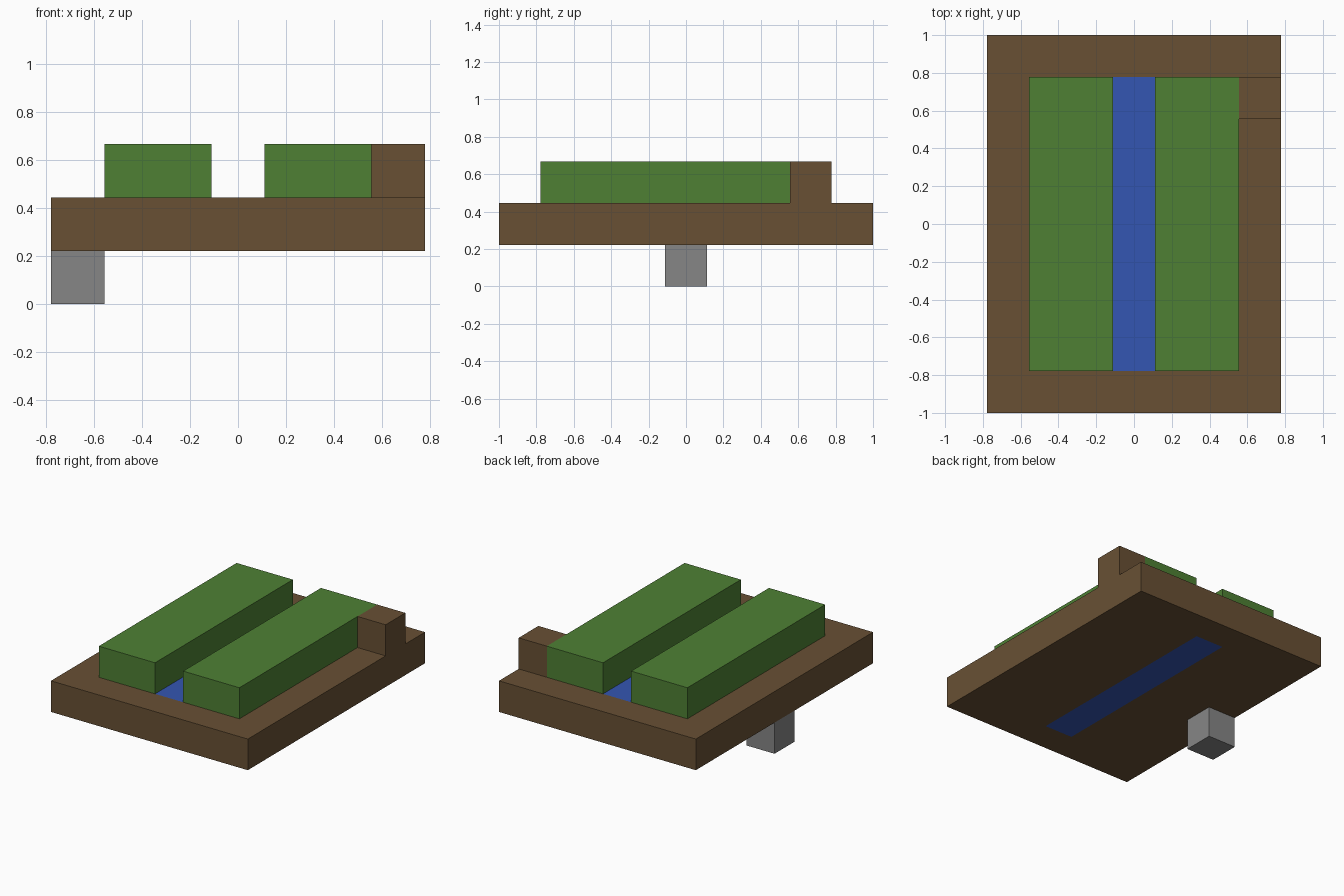
import bpy
import bmesh
from mathutils import Vector

if "Cube" in bpy.data.objects:
    bpy.data.objects.remove(bpy.data.objects["Cube"], do_unlink=True)

U = 2 / 9  # one block of the model


def material(name, rgb):
    linear = [((c / 255 + 0.055) / 1.055) ** 2.4 for c in rgb]
    mat = bpy.data.materials.new(name)
    mat.use_nodes = True
    mat.diffuse_color = (*linear, 1)
    bsdf = mat.node_tree.nodes["Principled BSDF"]
    bsdf.inputs["Base Color"].default_value = (*linear, 1)
    bsdf.inputs["Roughness"].default_value = 0.9
    return mat


soil = material("soil brown", (104, 80, 52))
grass = material("grass green", (78, 128, 52))
water = material("water blue", (52, 86, 178))
stone = material("stone grey", (134, 134, 134))


def box(name, low, high, mat):
    """Box between two corners, measured in blocks."""
    low, high = Vector(low) * U, Vector(high) * U
    bm = bmesh.new()
    bmesh.ops.create_cube(bm, size=1)
    bmesh.ops.scale(bm, vec=high - low, verts=bm.verts)
    bmesh.ops.translate(bm, vec=(low + high) / 2, verts=bm.verts)
    mesh = bpy.data.meshes.new(name)
    bm.to_mesh(mesh)
    bm.free()
    mesh.materials.append(mat)
    obj = bpy.data.objects.new(name, mesh)
    bpy.context.collection.objects.link(obj)
    return obj


# Ground slab, cut so the channel shows on its top and underside
slab = box("ground_slab", (-3.5, -4.5, 1), (3.5, 4.5, 2), soil)
slab.data.materials.append(water)
bm = bmesh.new()
bm.from_mesh(slab.data)
for axis, reach in (((1, 0, 0), 0.5), ((0, 1, 0), 3.5)):
    for side in (-1, 1):
        bmesh.ops.bisect_plane(bm, geom=bm.verts[:] + bm.edges[:] + bm.faces[:],
                               plane_co=Vector(axis) * side * reach * U, plane_no=axis)
for face in bm.faces:
    c = face.calc_center_median() / U
    if abs(c.x) < 0.5 and abs(c.y) < 3.5:
        face.material_index = 1
bm.to_mesh(slab.data)
bm.free()

# Raised beds either side of the channel
box("right_bed", (-2.5, -3.5, 2), (-0.5, 3.5, 3), grass)
box("left_bed", (0.5, -3.5, 2), (2.5, 3.5, 3), grass)

# Soil block beside the left bed, and the stone under the slab edge
box("soil_block", (2.5, 2.5, 2), (3.5, 3.5, 3), soil)
box("stone_foot", (-3.5, -0.5, 0), (-2.5, 0.5, 1), stone)
